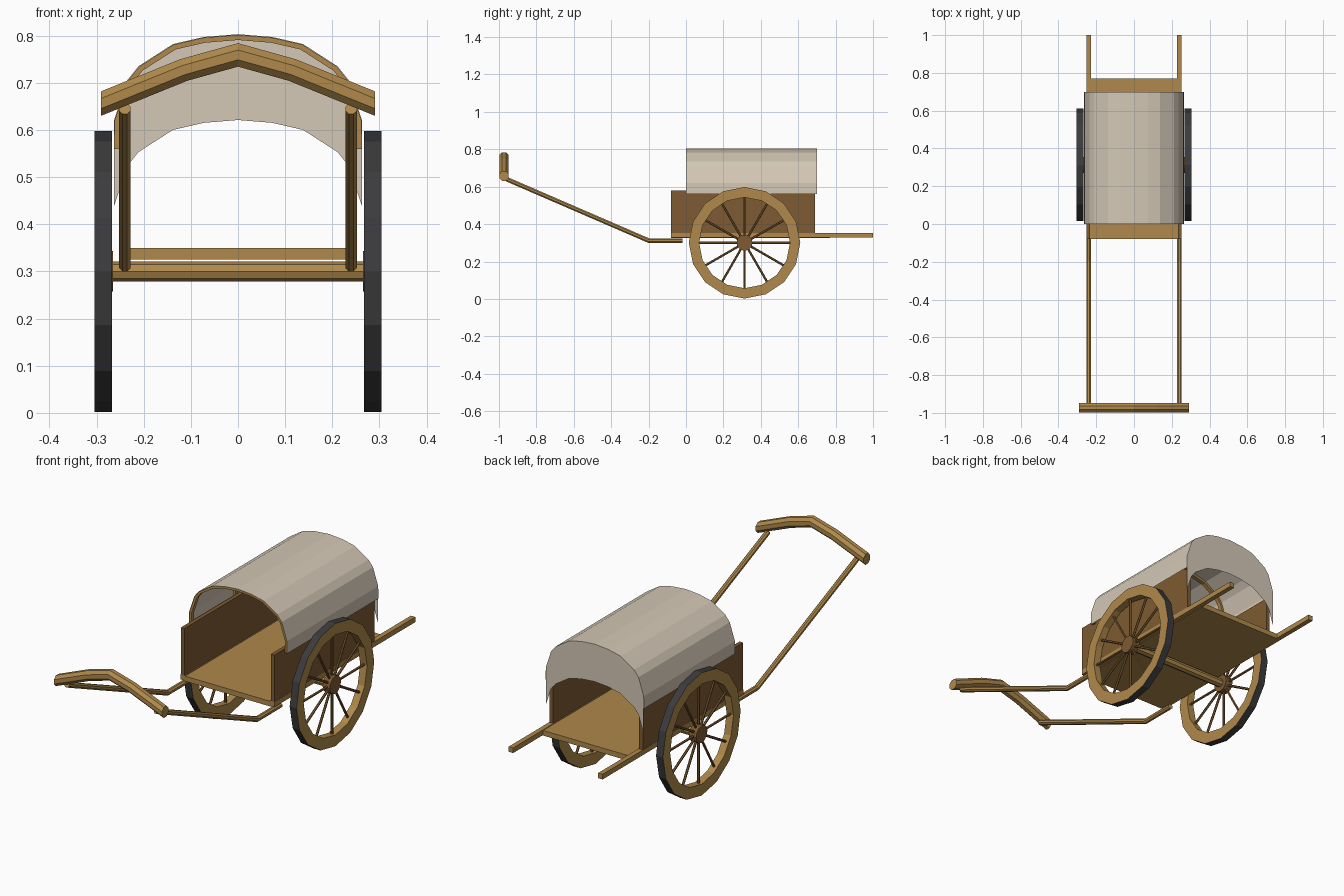
import bpy, bmesh
from math import sin, cos, pi, tau
from mathutils import Vector, Matrix

if "Cube" in bpy.data.objects:
    bpy.data.objects.remove(bpy.data.objects["Cube"])


def material(name, color):
    m = bpy.data.materials.new(name)
    m.diffuse_color = (*color, 1)
    m.use_nodes = True
    m.node_tree.nodes["Principled BSDF"].inputs["Base Color"].default_value = m.diffuse_color
    return m


LIGHT = material("light wood", (0.43, 0.25, 0.07))
DARK = material("dark wood", (0.21, 0.105, 0.032))
CLOTH = material("cloth", (0.66, 0.58, 0.47))
TYRE = material("tyre", (0.045, 0.045, 0.048))


def finish(bm, name, *mats, fix=True):
    if fix:
        bmesh.ops.recalc_face_normals(bm, faces=bm.faces)
    me = bpy.data.meshes.new(name)
    bm.to_mesh(me)
    bm.free()
    for m in mats:
        me.materials.append(m)
    ob = bpy.data.objects.new(name, me)
    bpy.context.collection.objects.link(ob)
    return ob


def box(name, mat, x, y, z):
    bm = bmesh.new()
    size = Matrix.Diagonal((x[1] - x[0], y[1] - y[0], z[1] - z[0], 1))
    mid = Matrix.Translation([(a + b) / 2 for a, b in (x, y, z)])
    bmesh.ops.create_cube(bm, size=1, matrix=mid @ size)
    return finish(bm, name, mat)


def sweep(name, mat, path, side, rn, rs, sides=8, flat_ends=None):
    """Sweep an oval or rectangular section along a path lying in one plane."""
    pts = [Vector(p) for p in path]
    side = Vector(side)
    bm, rings = bmesh.new(), []
    for i, p in enumerate(pts):
        a = (p - pts[i - 1]).normalized() if i else (pts[1] - p).normalized()
        b = (pts[i + 1] - p).normalized() if i < len(pts) - 1 else a
        t = (a + b).normalized()
        if flat_ends and i in (0, len(pts) - 1):
            t = Vector(flat_ends)
        n = t.cross(side) / t.dot(a)
        k = 2 ** 0.5 if sides == 4 else 1
        off = pi / sides
        rings.append([bm.verts.new(p + k * (n * rn * cos(tau * j / sides + off)
                                            + side * rs * sin(tau * j / sides + off)))
                      for j in range(sides)])
    for r, s in zip(rings, rings[1:]):
        for j in range(sides):
            k = (j + 1) % sides
            bm.faces.new((r[j], r[k], s[k], s[j]))
    bm.faces.new(rings[0])
    bm.faces.new(rings[-1])
    return finish(bm, name, mat)


def rod(name, mat, a, b, r, sides):
    d = Vector(b) - Vector(a)
    bm = bmesh.new()
    m = Matrix.Translation((Vector(a) + Vector(b)) / 2) @ d.to_track_quat('Z', 'Y').to_matrix().to_4x4()
    bmesh.ops.create_cone(bm, cap_ends=True, segments=sides, radius1=r, radius2=r,
                          depth=d.length, matrix=m)
    return finish(bm, name, mat)


def wheel_rim(name, x0, x1, y, z, r_out, r_in, n=16):
    bm, rings = bmesh.new(), []
    for x, r in ((x0, r_out), (x1, r_out), (x1, r_in), (x0, r_in)):
        rings.append([bm.verts.new((x, y + r * sin(tau * i / n), z + r * cos(tau * i / n)))
                      for i in range(n)])
    for q in range(4):
        r, s = rings[q], rings[(q + 1) % 4]
        for i in range(n):
            k = (i + 1) % n
            f = bm.faces.new((r[i], r[k], s[k], s[i]))
            f.material_index = 1 if q == 0 else 0  # dark tread
    return finish(bm, name, LIGHT, TYRE)


def strip(name, mat, row_a, row_b):
    bm = bmesh.new()
    a = [bm.verts.new(p) for p in row_a]
    b = [bm.verts.new(p) for p in row_b]
    for i in range(len(a) - 1):
        bm.faces.new((a[i], a[i + 1], b[i + 1], b[i]))
    return finish(bm, name, mat, fix=False)


# Cart bed and axle
WY, WZ = 0.313, 0.30
box("floor", LIGHT, (-0.232, 0.232), (-0.08, 0.77), (0.325, 0.35))
rod("axle", LIGHT, (-0.275, WY, WZ), (0.275, WY, WZ), 0.021, 8)

# Parts on both sides
for s, label in ((-1, "left"), (1, "right")):
    def xs(a, b):
        return sorted((s * a, s * b))
    box(label + "_rail", LIGHT, xs(0.228, 0.252), (-0.08, 1.0), (0.328, 0.353))
    box(label + "_side_panel", DARK, xs(0.232, 0.251), (-0.08, 0.69), (0.352, 0.58))
    sweep(label + "_pull_shaft", LIGHT,
          [(s * 0.24, -0.02, 0.312), (s * 0.24, -0.2, 0.312), (s * 0.24, -0.97, 0.645)],
          (1, 0, 0), 0.013, 0.013)
    # Wheel: rim, hub and twelve spokes
    wheel_rim(label + "_wheel_rim", s * 0.267, s * 0.304, WY, WZ, 0.298, 0.243)
    rod(label + "_hub", DARK, (s * 0.265, WY, WZ), (s * 0.304, WY, WZ), 0.043, 12)
    for i in range(12):
        a = tau * i / 12
        d = Vector((0, sin(a), cos(a)))
        c = Vector((s * 0.286, WY, WZ))
        rod(f"{label}_spoke_{i + 1}", DARK, c + d * 0.03, c + d * 0.246, 0.006, 6)

# Arched handle
sweep("handle", LIGHT,
      [(-0.29, -0.973, 0.656), (-0.115, -0.973, 0.727), (0, -0.973, 0.759),
       (0.115, -0.973, 0.727), (0.29, -0.973, 0.656)],
      (0, 1, 0), 0.026, 0.027, flat_ends=(1, 0, 0))

# Cloth cover, rear flap and hoops share one arch profile
half = [(0.264, 0.56), (0.263, 0.62), (0.235, 0.705), (0.211, 0.735),
        (0.138, 0.782), (0.073, 0.797)]
arch = [(-x, z) for x, z in half] + [(0, 0.803)] + half[::-1]
strip("cover", CLOTH, [(x, 0, z) for x, z in arch], [(x, 0.70, z) for x, z in arch])
upper = arch[1:-1]
strip("rear_flap", CLOTH, [(x, 0.70, z) for x, z in upper],
      [(x, 0.70, z - 0.182) for x, z in upper])
for i, y in enumerate((0.012, 0.35, 0.688)):
    sweep(f"hoop_{i + 1}", LIGHT,
          [(x * 0.975, y, 0.557 + (z - 0.557) * 0.972) for x, z in arch],
          (0, 1, 0), 0.0055, 0.01, sides=4)
